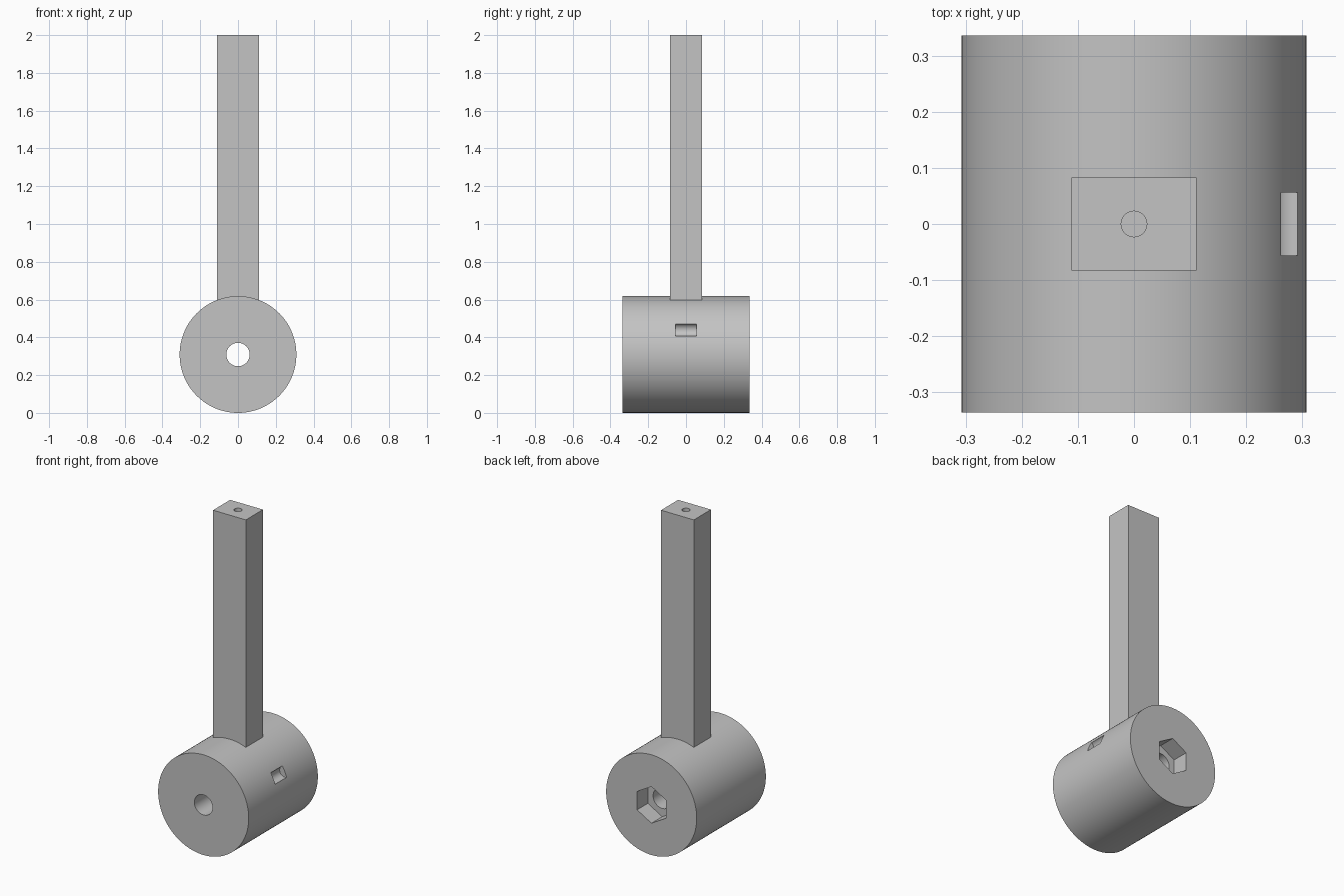
import bpy
from math import cos, sin, pi, radians

cube = bpy.data.objects.get("Cube")
if cube:
    bpy.data.objects.remove(cube, do_unlink=True)

RADIUS, HALF_LENGTH = 0.309, 0.337
ALONG_Y = (pi / 2, 0, 0)

grey = bpy.data.materials.new("light grey")
grey.use_nodes = True
grey.diffuse_color = (0.55, 0.55, 0.55, 1)
grey.node_tree.nodes["Principled BSDF"].inputs["Base Color"].default_value = grey.diffuse_color


def finish(name):
    obj = bpy.context.object
    obj.name = name
    obj.data.materials.append(grey)
    return obj


def rod(name, radius, depth, location, rotation=ALONG_Y, sides=64):
    bpy.ops.mesh.primitive_cylinder_add(vertices=sides, radius=radius, depth=depth,
                                        location=location, rotation=rotation)
    return finish(name)


def carve(target, cutter):
    """Subtract the cutter, bake the result and remove the cutter."""
    cutter.hide_render = True
    mod = target.modifiers.new("cut", "BOOLEAN")
    mod.operation, mod.solver, mod.object = "DIFFERENCE", "EXACT", cutter
    bpy.ops.object.select_all(action="DESELECT")
    target.select_set(True)
    bpy.context.view_layer.objects.active = target
    bpy.ops.object.modifier_apply(modifier=mod.name)
    bpy.data.objects.remove(cutter, do_unlink=True)


# Round head lying along y
head = rod("head", RADIUS, 2 * HALF_LENGTH, (0, 0, RADIUS), sides=128)

# Bore through the head
carve(head, rod("bore", 0.062, 1, (0, 0, RADIUS)))

# Hexagonal nut pocket in the back, one corner pointing up
carve(head, rod("nut_pocket", 0.113, 0.21, (0, HALF_LENGTH, RADIUS), sides=6))

# Rounded notch on the side of the head
tilt = radians(25)
carve(head, rod("notch", 0.035, 0.112,
                (RADIUS * cos(tilt), 0, RADIUS + RADIUS * sin(tilt))))

# Square-edged handle, sunk into the head
bpy.ops.mesh.primitive_cube_add(size=1, location=(0, 0, 1.25))
bpy.context.object.scale = (0.224, 0.167, 1.5)
bpy.ops.object.transform_apply(location=False, rotation=False, scale=True)
handle = finish("handle")

# Pilot hole in the handle's end
carve(handle, rod("pilot_hole", 0.023, 0.6, (0, 0, 2), (0, 0, 0), 32))

# Smooth round walls, sharp edges
for part in (head, handle):
    bpy.ops.object.select_all(action="DESELECT")
    part.select_set(True)
    bpy.context.view_layer.objects.active = part
    bpy.ops.object.shade_smooth_by_angle(angle=radians(30))
